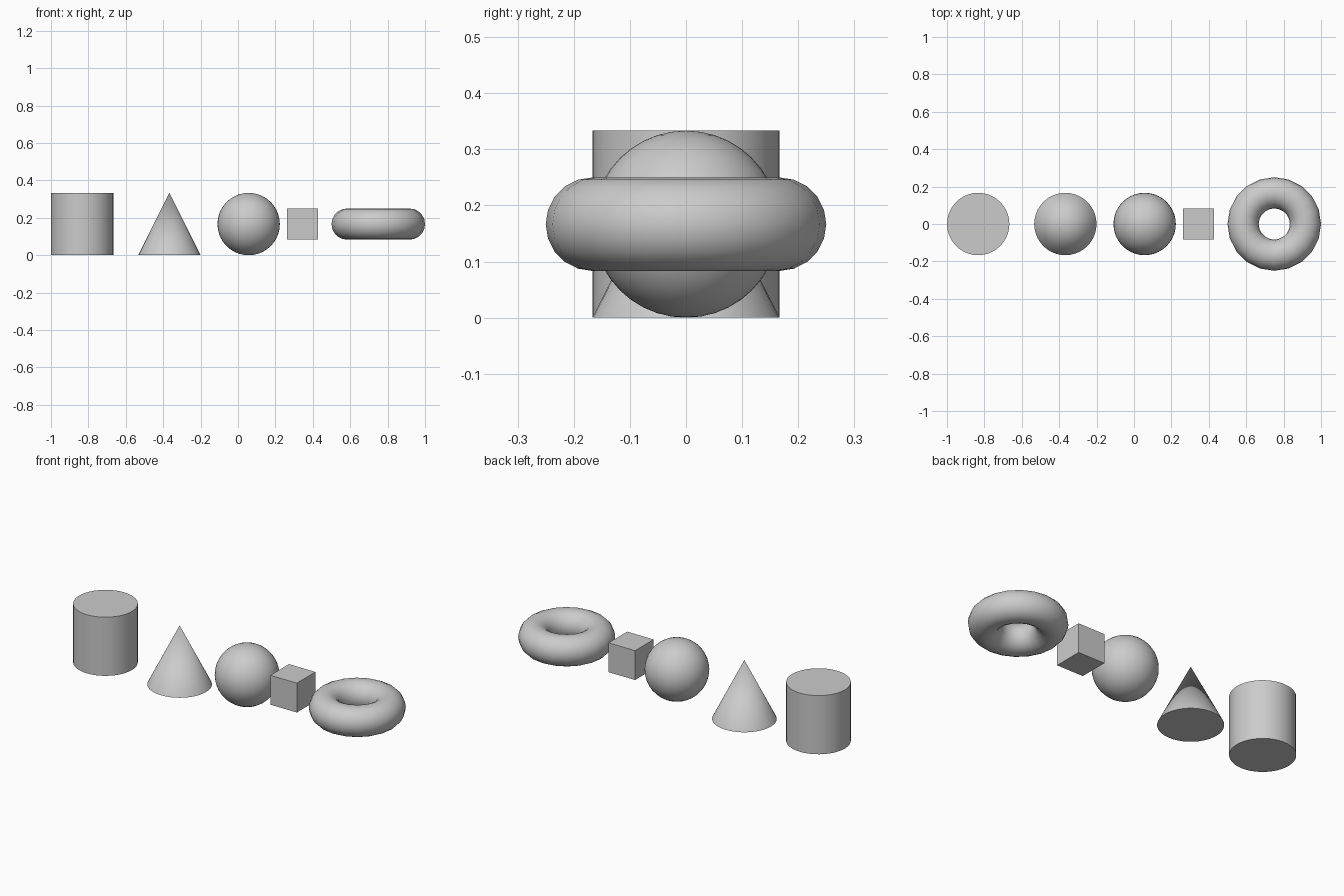
import bpy, math

if "Cube" in bpy.data.objects:
    bpy.data.objects.remove(bpy.data.objects["Cube"])

R = 1 / 6          # common radius of the solids
MID = 1 / 6        # common centre height


def finish(name, smooth=True):
    ob = bpy.context.object
    ob.name = name
    if smooth:
        bpy.ops.object.shade_smooth_by_angle(angle=math.radians(40))
    return ob


# Upright cylinder
bpy.ops.mesh.primitive_cylinder_add(vertices=40, radius=R, depth=2 * R,
                                    location=(-0.833, 0, MID))
finish("cylinder")

# Cone standing on its base
bpy.ops.mesh.primitive_cone_add(vertices=40, radius1=R, radius2=0, depth=2 * R,
                                location=(-0.367, 0, MID))
finish("cone")

# Sphere
bpy.ops.mesh.primitive_uv_sphere_add(segments=40, ring_count=20, radius=R,
                                     location=(0.057, 0, MID))
finish("sphere")

# Small floating cube
bpy.ops.mesh.primitive_cube_add(size=R, location=(0.345, 0, MID))
finish("cube", smooth=False)

# Flat-lying ring
bpy.ops.mesh.primitive_torus_add(major_segments=20, minor_segments=20,
                                 major_radius=R, minor_radius=R / 2,
                                 location=(0.75, 0, MID))
finish("ring")
